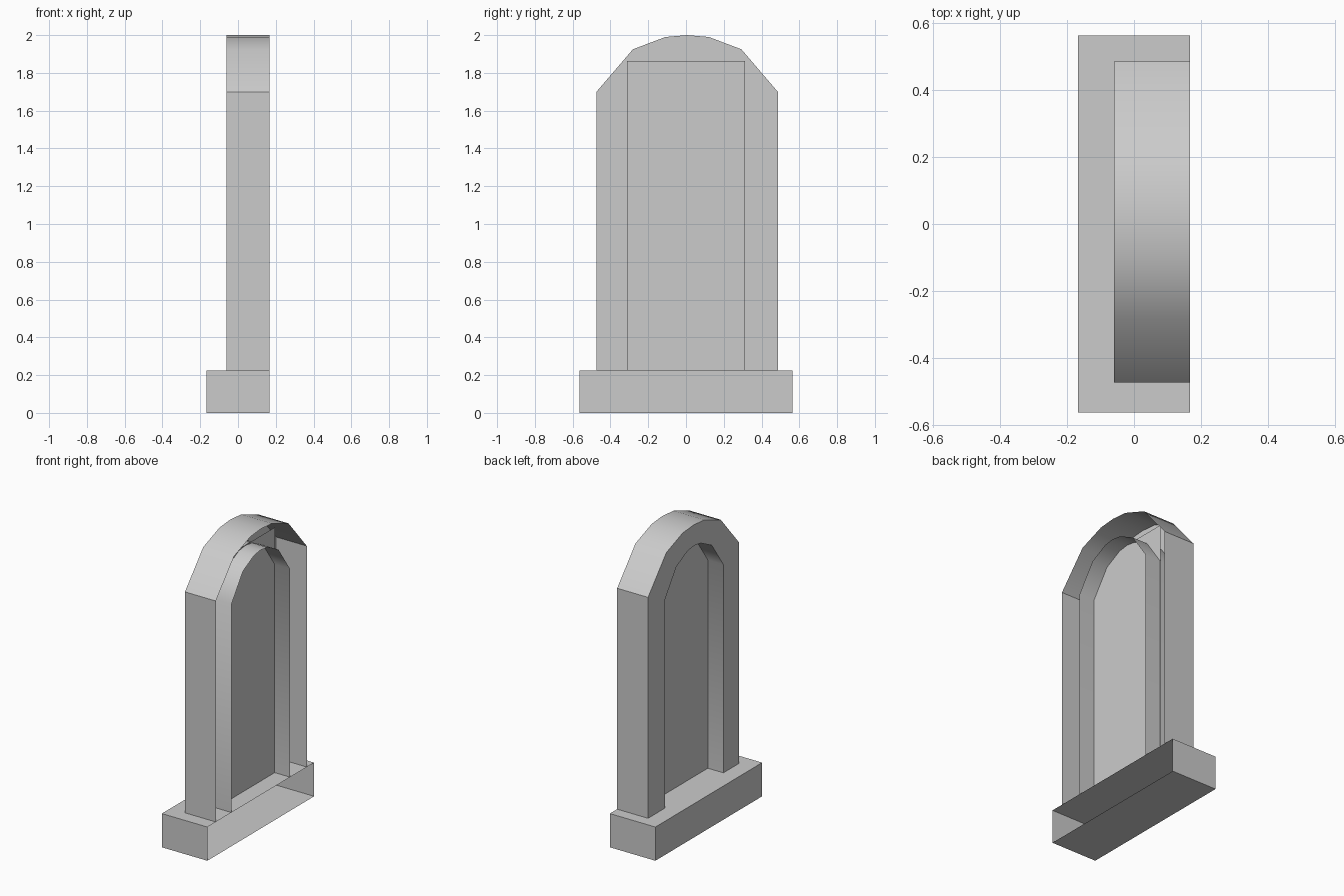
import bpy, bmesh, math

cube = bpy.data.objects.get("Cube")
if cube:
    bpy.data.objects.remove(cube)

stone = bpy.data.materials.new("grey stone")
stone.use_nodes = True
colour = (0.6, 0.6, 0.6, 1)
stone.diffuse_color = colour
stone.node_tree.nodes["Principled BSDF"].inputs["Base Color"].default_value = colour

FRONT, PANE, BACK = -0.06, 0.055, 0.168
SILL = 0.225


def make(name, bm, smooth=None):
    mesh = bpy.data.meshes.new(name)
    bm.to_mesh(mesh)
    bm.free()
    mesh.materials.append(stone)
    obj = bpy.data.objects.new(name, mesh)
    bpy.context.collection.objects.link(obj)
    if smooth:
        bpy.ops.object.select_all(action='DESELECT')
        obj.select_set(True)
        bpy.context.view_layer.objects.active = obj
        bpy.ops.object.shade_smooth_by_angle(angle=math.radians(smooth))
    return obj


def arch(half, centre=0):
    """Mirror half an arch outline, from one foot over the crown to the other."""
    left = [(-y, z) for y, z in half]
    right = [(y, z) for y, z in reversed(half) if y > 0]
    return [(y + centre, z) for y, z in left + right]


def band(name, outline, smooth, inward=False):
    """Sweep an open outline through the depth of the frame."""
    bm = bmesh.new()
    a = [bm.verts.new((FRONT, y, z)) for y, z in outline]
    b = [bm.verts.new((BACK, y, z)) for y, z in outline]
    for i in range(len(a) - 1):
        quad = [a[i], a[i + 1], b[i + 1], b[i]]
        bm.faces.new(quad if inward else quad[::-1])
    bm.normal_update()
    return make(name, bm, smooth)


outer = arch([(0.48, SILL), (0.48, 1.70), (0.287, 1.925), (0.115, 1.99), (0, 2.0)], 0.006)
inner = arch([(0.309, SILL), (0.309, 1.615), (0.187, 1.79), (0.07, 1.85), (0, 1.86)])

# Arched frame: outer casing, inner reveal and the flat surround joining them
band("outer_casing", outer, 35)
band("inner_reveal", inner, 45, inward=True)
bm = bmesh.new()
bm.faces.new([bm.verts.new((FRONT, y, z)) for y, z in outer + inner[::-1]])
bm.normal_update()
if bm.faces[:][0].normal.x > 0:
    bmesh.ops.reverse_faces(bm, faces=bm.faces[:])
make("arched_surround", bm)

# Rectangular panel set halfway into the frame
bm = bmesh.new()
corners = [(-0.312, SILL), (-0.312, 1.862), (0.312, 1.862), (0.312, SILL)]
bm.faces.new([bm.verts.new((PANE, y, z)) for y, z in corners])
bm.normal_update()
if bm.faces[:][0].normal.x > 0:
    bmesh.ops.reverse_faces(bm, faces=bm.faces[:])
make("recessed_panel", bm)

# Sill block, open at the rear
bm = bmesh.new()
bmesh.ops.create_cube(bm, size=1)
bmesh.ops.scale(bm, vec=(2 * BACK, 1.126, SILL), verts=bm.verts)
bmesh.ops.translate(bm, vec=(0, 0, SILL / 2), verts=bm.verts)
bm.normal_update()
rear = [f for f in bm.faces if f.normal.x > 0.9]
bmesh.ops.delete(bm, geom=rear, context='FACES_ONLY')
make("sill_block", bm)
